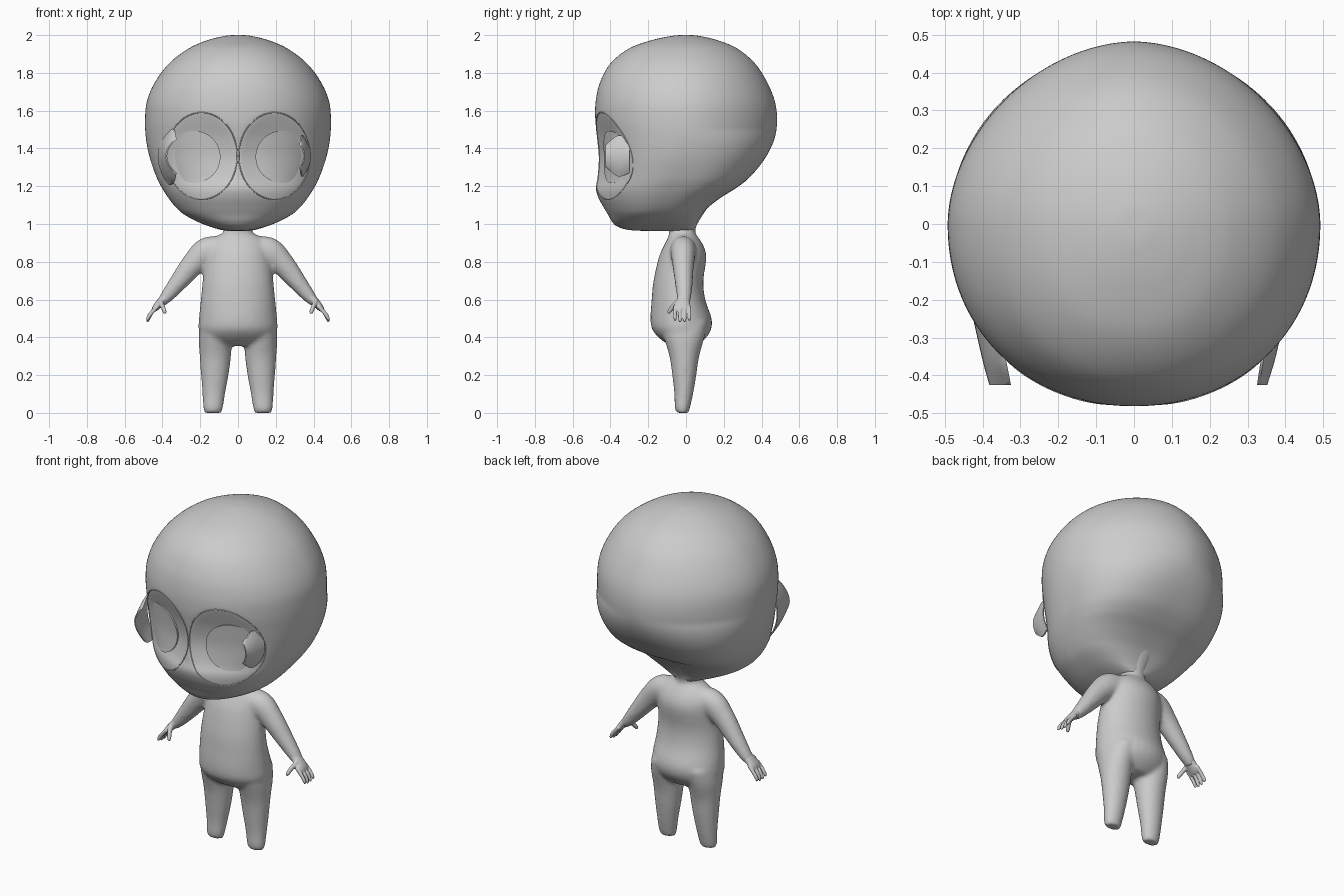
import bpy, bmesh, math
from mathutils import Vector

if "Cube" in bpy.data.objects:
    bpy.data.objects.remove(bpy.data.objects["Cube"], do_unlink=True)

grey = bpy.data.materials.new("plain grey")
grey.use_nodes = True
grey.diffuse_color = (0.6, 0.6, 0.6, 1)
grey.node_tree.nodes["Principled BSDF"].inputs["Base Color"].default_value = (0.6, 0.6, 0.6, 1)


def spline(rows, steps):
    """Catmull-Rom through tuples."""
    out = []
    for i in range(len(rows) - 1):
        a, b, c, d = (rows[max(0, min(len(rows) - 1, i + k))] for k in (-1, 0, 1, 2))
        for s in range(steps):
            t = s / steps
            out.append(tuple(0.5 * (2 * q + (r - p) * t + (2 * p - 5 * q + 4 * r - u) * t * t
                                    + (3 * q - p - 3 * r + u) * t ** 3)
                             for p, q, r, u in zip(a, b, c, d)))
    return out + [rows[-1]]


def loft(bm, rings, closed=False):
    """Skin a list of equal-length rings, capping the ends unless closed."""
    vs = [[bm.verts.new(p) for p in ring] for ring in rings]
    n = len(vs[0])
    pairs = list(zip(vs, vs[1:])) + ([(vs[-1], vs[0])] if closed else [])
    for a, b in pairs:
        for j in range(n):
            k = (j + 1) % n
            bm.faces.new((a[j], a[k], b[k], b[j]))
    if not closed:
        bm.faces.new(vs[0][::-1])
        bm.faces.new(vs[-1])


def angles(n):
    return [math.tau * k / n for k in range(n)]


def column(bm, rows, side=1):
    """Upright form from rows of z, x centre, x half width, front y, back y."""
    loft(bm, [[Vector((side * (x + w * math.cos(t)), (f + b) / 2 + (b - f) / 2 * math.sin(t), z))
               for t in angles(32)] for z, x, w, f, b in spline(rows, 4)])


def tube(bm, rows, side=1, seg=20):
    """Limb from rows of x, y, z, thickness radius, radius along y."""
    dense = spline(rows, 4)
    pts = [Vector((side * r[0], r[1], r[2])) for r in dense]
    rings = []
    for i, (p, r) in enumerate(zip(pts, dense)):
        t = (pts[min(i + 1, len(pts) - 1)] - pts[max(i - 1, 0)]).normalized()
        u = t.cross(Vector((0, 1, 0))).normalized()
        v = u.cross(t)
        rings.append([p + u * r[3] * math.cos(a) + v * r[4] * math.sin(a) for a in angles(seg)])
    loft(bm, rings)


def finish(bm, name):
    bmesh.ops.recalc_face_normals(bm, faces=bm.faces[:])
    me = bpy.data.meshes.new(name)
    bm.to_mesh(me)
    bm.free()
    me.materials.append(grey)
    ob = bpy.data.objects.new(name, me)
    bpy.context.collection.objects.link(ob)
    bpy.ops.object.select_all(action='DESELECT')
    ob.select_set(True)
    bpy.context.view_layer.objects.active = ob
    bpy.ops.object.shade_smooth_by_angle(angle=math.radians(50))
    return ob


def blend(ob, voxel, rounds):
    """Fuse overlapping forms into one soft skin."""
    m = ob.modifiers.new("fuse", 'REMESH')
    m.mode, m.voxel_size, m.use_smooth_shade = 'VOXEL', voxel, True
    s = ob.modifiers.new("soften", 'SMOOTH')
    s.factor, s.iterations = 0.5, rounds


# Head: rows of z, half width, front y, back y, y of widest point
HEAD = spline([
    (2.0, .004, -.004, .004, 0), (1.997, .06, -.065, .06, 0), (1.975, .155, -.175, .16, 0),
    (1.93, .26, -.3, .27, 0), (1.85, .365, -.4, .365, 0), (1.75, .44, -.455, .43, 0),
    (1.65, .482, -.478, .47, 0), (1.55, .492, -.48, .482, 0), (1.45, .487, -.468, .468, 0),
    (1.35, .467, -.459, .42, -.02), (1.25, .432, -.466, .34, -.05), (1.19, .402, -.477, .265, -.08),
    (1.14, .37, -.464, .185, -.11), (1.09, .33, -.437, .12, -.14), (1.05, .285, -.413, .085, -.16),
    (1.01, .21, -.39, .06, -.17), (.985, .145, -.36, .05, -.16), (.967, .08, -.29, .04, -.12),
    (.962, .02, -.14, .02, -.06)], 7)
EYE_X, EYE_Z, EYE_W, EYE_H = .193, 1.36, .189, .23


def face_y(x, z):
    """Front surface of the head at x, z."""
    for a, b in zip(HEAD, HEAD[1:]):
        if a[0] >= z >= b[0]:
            t = (a[0] - z) / (a[0] - b[0])
            _, w, f, _, c = (p + (q - p) * t for p, q in zip(a, b))
            return c + (f - c) * max(0, 1 - abs(x / w) ** 2.1) ** (1 / 2.1)


def socket(x, z):
    """Depth of the shallow eye bowl."""
    d2 = ((abs(x) - EYE_X) / EYE_W) ** 2 + ((z - EYE_Z) / EYE_H) ** 2
    return .04 * max(0, 1 - d2)


def power(v, e):
    return math.copysign(abs(v) ** e, v)


bm = bmesh.new()
rings = []
for z, w, f, b, c in HEAD:
    # The back grows squarer toward the nape
    back = 1.85 + min(.85, max(0, (1.5 - z) * 2.7))
    ring = []
    for t in angles(144):
        front = math.sin(t) < 0
        e, r = (2 / 2.1, c - f) if front else (2 / back, b - c)
        x, y = w * power(math.cos(t), e), c + r * power(math.sin(t), e)
        ring.append(Vector((x, y + (socket(x, z) if front else 0), z)))
    rings.append(ring)
loft(bm, rings)
finish(bm, "head")

for side, label in ((1, "left"), (-1, "right")):
    # Thin rim line around the eye
    bm = bmesh.new()
    rings = []
    for a in angles(72):
        dx, dz = math.cos(a), math.sin(a)
        x, z = EYE_X + EYE_W * dx, EYE_Z + EYE_H * dz
        p = Vector((side * x, face_y(x, z), z))
        out = Vector((side * dx, 0, dz))
        rings.append([p + .0028 * (out * math.cos(q) + Vector((0, math.sin(q), 0))) for q in angles(6)])
    loft(bm, rings, closed=True)
    finish(bm, label + "_eye_rim")

    # Eyeball surface showing through the bowl
    bm = bmesh.new()
    rings = []
    for s, deep in [(i / 10, 0) for i in range(1, 11)] + [(1, .03)]:
        ring = []
        for a in angles(48):
            x, z = EYE_X + .04 + .14 * s * math.cos(a), EYE_Z - .005 + .138 * s * math.sin(a)
            ring.append(Vector((side * x, face_y(x, z) + min(.018, socket(x, z) + .004) + deep, z)))
        rings.append(ring)
    loft(bm, rings)
    finish(bm, label + "_eyeball")

# Outer eye plates, curved shells: side, then rows of y, outer x, bulge, half height
PLATES = {"left_eye_plate": (1, [(-.425, .352, .02, .06), (-.36, .372, .03, .108), (-.3, .386, .03, .09)]),
          "right_eye_plate": (-1, [(-.425, .382, .05, .09), (-.36, .4, .055, .14), (-.25, .425, .055, .155)])}
for name, (side, rows) in PLATES.items():
    bm = bmesh.new()
    rings = []
    for y, x, bulge, h in spline(rows, 4):
        arc = [i / 6 for i in range(-6, 7)]
        rings.append([Vector((side * (x - bulge * t * t), y, EYE_Z + h * t)) for t in arc]
                     + [Vector((side * (x - .007 - bulge * t * t), y, EYE_Z + h * t)) for t in arc[::-1]])
    loft(bm, rings)
    finish(bm, name)

# Body: torso with neck, legs and arms fused together
bm = bmesh.new()
column(bm, [(1.1, 0, .13, -.12, .125), (1.03, 0, .088, -.1, .078), (.98, 0, .072, -.092, .052),
            (.95, 0, .085, -.09, .05), (.925, 0, .135, -.097, .068), (.88, 0, .165, -.12, .095),
            (.82, 0, .175, -.145, .108), (.7, 0, .187, -.172, .092), (.6, 0, .197, -.182, .102),
            (.5, 0, .207, -.188, .136), (.44, 0, .208, -.178, .132), (.39, 0, .185, -.135, .1),
            (.355, 0, .12, -.08, .06)])
for side in (1, -1):
    column(bm, [(.48, .112, .085, -.145, .115), (.4, .12, .088, -.118, .098), (.3, .12, .083, -.088, .07),
                (.2, .123, .073, -.073, .055), (.1, .128, .06, -.062, .038), (.03, .132, .053, -.06, .022),
                (.0, .132, .045, -.052, .014)], side)
    tube(bm, [(.07, -.015, .865, .065, .068), (.16, -.015, .855, .077, .068), (.235, -.015, .79, .064, .058),
              (.305, -.012, .705, .051, .049), (.37, -.01, .625, .037, .04), (.41, -.012, .58, .025, .032)], side)
blend(finish(bm, "body"), .011, 8)

# Hands: palm, four fingers and a thumb on each side
bm = bmesh.new()
for side in (1, -1):
    tube(bm, [(.375, -.012, .62, .028, .033), (.41, -.015, .585, .023, .036),
              (.435, -.02, .558, .018, .044), (.446, -.02, .543, .012, .043)], side)
    for i in range(4):
        y = -.058 + i * .0255
        drop = .008 if i in (0, 3) else 0
        tube(bm, [(.425, y, .566, .011, .0095), (.458, y, .53, .011, .0095),
                  (.475, y, .497 + drop, .01, .009), (.48, y, .482 + drop, .006, .006)], side, 10)
    tube(bm, [(.412, -.035, .59, .015, .018), (.4, -.067, .565, .012, .014),
              (.389, -.088, .538, .011, .011), (.386, -.092, .525, .006, .006)], side, 10)
blend(finish(bm, "hands"), .0045, 1)
